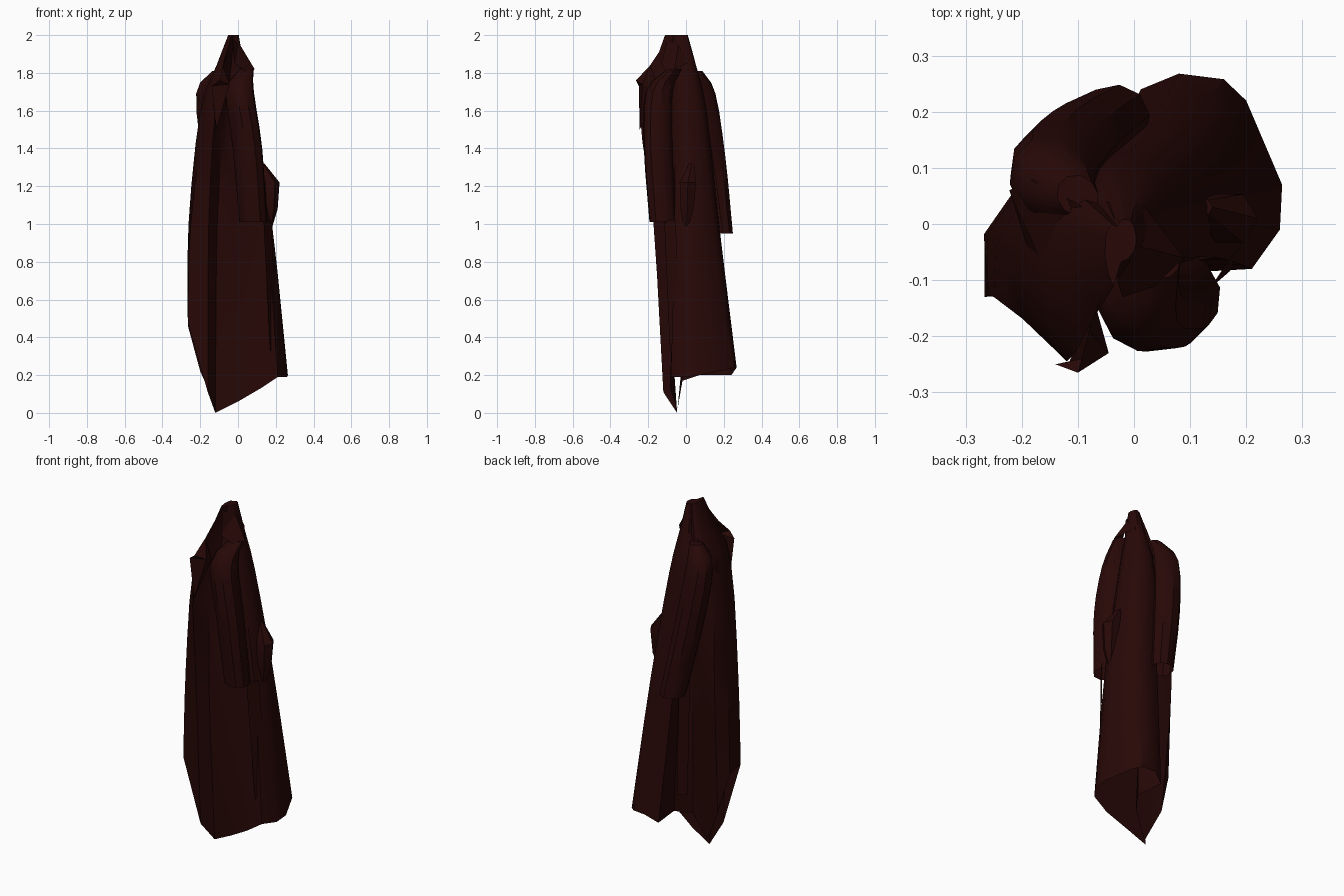
import bpy, math
from mathutils import Vector as V

if "Cube" in bpy.data.objects:
    bpy.data.objects.remove(bpy.data.objects["Cube"])

cloth = bpy.data.materials.new("dark_cloth")
cloth.diffuse_color = (0.02, 0.0025, 0.002, 1)
cloth.use_nodes = True
cloth.node_tree.nodes["Principled BSDF"].inputs["Base Color"].default_value = cloth.diffuse_color


def make(name, verts, faces, angle=35):
    me = bpy.data.meshes.new(name)
    me.from_pydata([tuple(v) for v in verts], [], faces)
    me.materials.append(cloth)
    ob = bpy.data.objects.new(name, me)
    bpy.context.collection.objects.link(ob)
    bpy.ops.object.select_all(action='DESELECT')
    ob.select_set(True)
    bpy.context.view_layer.objects.active = ob
    bpy.ops.object.shade_smooth_by_angle(angle=math.radians(angle))
    return ob


def catmull(pts, steps):
    p = [2 * pts[0] - pts[1]] + pts + [2 * pts[-1] - pts[-2]]
    out = []
    for i in range(1, len(p) - 2):
        a, b, c, d = p[i - 1:i + 3]
        for k in range(steps):
            t = k / steps
            out.append(0.5 * (2 * b + (c - a) * t + (2 * a - 5 * b + 4 * c - d) * t * t
                              + (3 * b - a - 3 * c + d) * t ** 3))
    return out + [pts[-1]]


def loft(name, rings, cap_end=False, cap_start=False):
    n = len(rings[0])
    verts = [v for r in rings for v in r]
    faces = [(i * n + j, i * n + (j + 1) % n, (i + 1) * n + (j + 1) % n, (i + 1) * n + j)
             for i in range(len(rings) - 1) for j in range(n)]
    if cap_end:
        faces.append(tuple(range(len(verts) - n, len(verts))))
    if cap_start:
        faces.append(tuple(reversed(range(n))))
    return make(name, verts, faces)


# Body: 17 cloth folds, each running from hem to neck
hem = [(.03, .07, .2), (.012, .24, .2), (.08, .268, .24), (.16, .258, .24), (.2, .22, .23),
       (.264, .07, .2), (.26, -.01, .19), (.21, -.08, .19), (.12, -.085, .13), (0, -.06, .06),
       (-.12, -.047, 0), (-.16, -.12, .11), (-.266, -.13, .48), (-.265, -.03, .46),
       (-.2, -.01, .22), (-.11, -.045, .02), (-.03, -.02, .17)]
waist = [(0, .05), (-.03, .155), (.03, .175), (.09, .17), (.13, .14), (.18, .05), (.18, 0),
         (.15, -.06), (.06, -.06), (-.02, -.1), (-.11, -.115), (-.155, -.172), (-.25, -.13),
         (-.262, -.02), (-.22, .05), (-.14, .05), (-.07, .03)]
chest = [(-.09, .07), (-.06, .1), (-.02, .11), (.03, .1), (.06, .07), (.08, .02), (.08, -.02),
         (.06, -.06), (.01, -.1), (-.05, -.115), (-.07, -.14), (-.12, -.245), (-.17, -.18),
         (-.2, -.08), (-.19, .02), (-.17, .06), (-.13, .08)]
cols = []
for h, w, c in zip(hem, waist, chest):
    neck = (-.025 + (c[0] + .03) * .52, -.04 + (c[1] + .04) * .62, 1.84)
    top = (-.02 + (c[0] + .04) * .2, -.045 + (c[1] + .05) * .34, 2.0)
    cols.append(catmull([V(h), V((*w, 1.0)), V((*c, 1.6)), V(neck), V(top)], 3))
loft("coat_body", list(zip(*cols)), cap_end=True)


# Sleeves: tubes swept down from each shoulder, open at the cuff
def sleeve(name, path, sides=10):
    centres = catmull([V(p[:3]) for p in path], 3)
    radii = catmull([V((p[3], p[4], 0)) for p in path], 3)
    rings = []
    for c, r in zip(centres, radii):
        ring = []
        for k in range(sides):
            a = 2 * math.pi * k / sides
            u, v = r.x * math.cos(a), r.y * math.sin(a)
            ring.append(c + V((u - v, u + v, 0)) * .7071)
        rings.append(ring)
    loft(name, rings, cap_start=True)


sleeve("back_sleeve", [(-.1, .05, 1.81, .035, .04), (-.145, .08, 1.69, .075, .08),
                       (-.108, .13, 1.35, .08, .08), (-.04, .18, .95, .072, .065)])
sleeve("front_sleeve", [(.045, -.06, 1.82, .035, .04), (.01, -.14, 1.7, .075, .075),
                        (.05, -.145, 1.4, .075, .085), (.08, -.12, 1.01, .07, .08)])

# Bulging pocket fold on the right flank
rings = []
for x, y, z, r in [(.165, .0, .98, .015), (.17, .005, 1.08, .04), (.17, .01, 1.22, .05),
                   (.125, .03, 1.32, .015)]:
    rings.append([V((x + r * math.cos(k * math.tau / 6), y + r * math.sin(k * math.tau / 6), z))
                  for k in range(6)])
loft("pocket_fold", rings, cap_end=True, cap_start=True)


# Loose side folds hanging under each sleeve
def strip(name, a, b, wide):
    a, b, w = V(a), V(b), V(wide)
    make(name, [a - w, a + w, b + w, b - w], [(0, 1, 2, 3)])


strip("front_side_fold", (.155, -.085, 1.02), (.19, -.055, .33), (.02, .03, 0))
strip("back_side_fold", (-.04, .07, 1.05), (-.01, .05, .3), (.025, .015, 0))

# Lapels and collar folded outward around the neck
make("front_lapel", [(-.05, -.11, 1.96), (-.08, -.19, 1.84), (-.1, -.265, 1.76),
                     (-.14, -.25, 1.73), (-.045, -.23, 1.74), (-.115, -.245, 1.5), (-.07, -.14, 1.7)],
     [(0, 1, 6), (1, 2, 4), (1, 4, 6), (2, 3, 4), (3, 5, 4), (4, 5, 6)], 20)
make("back_lapel", [(-.07, -.05, 1.9), (-.09, .03, 1.83), (-.18, .08, 1.77),
                    (-.222, .06, 1.69), (-.15, -.1, 1.72), (-.16, -.14, 1.55)],
     [(0, 1, 4), (1, 2, 4), (2, 3, 4), (3, 5, 4)], 20)
make("collar", [(-.03, .0, 1.99), (.01, -.04, 1.95), (.088, -.06, 1.82), (.02, .03, 1.86),
                (-.05, .04, 1.85), (.07, -.1, 1.79), (-.02, -.13, 1.85), (-.03, -.1, 1.98)],
     [(0, 1, 3), (1, 2, 3), (0, 3, 4), (1, 5, 2), (1, 6, 5), (7, 6, 1)], 20)
